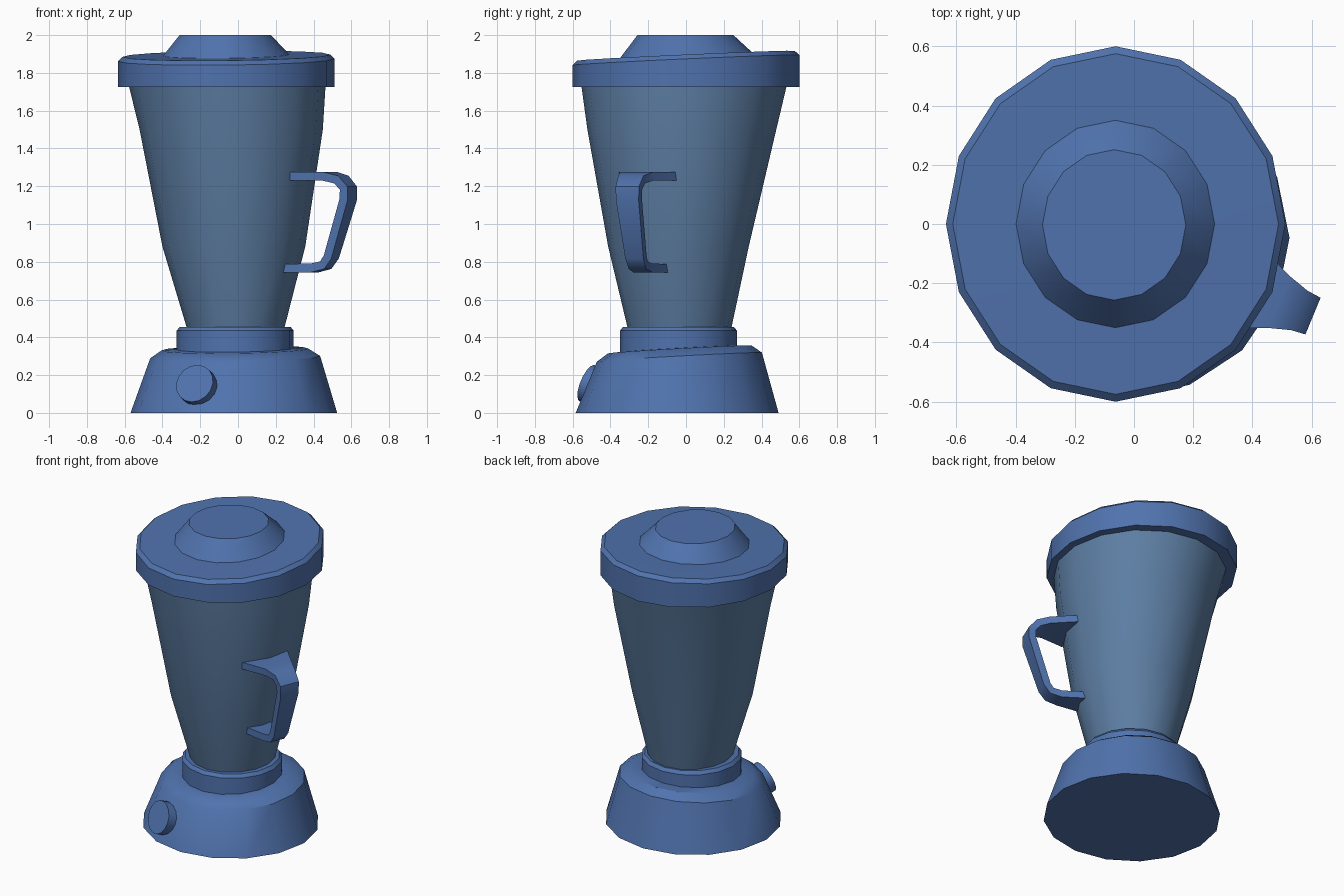
import bpy, bmesh, math
from mathutils import Vector

if "Cube" in bpy.data.objects:
    bpy.data.objects.remove(bpy.data.objects["Cube"])

SIDES = 16


def material(name, color):
    m = bpy.data.materials.new(name)
    m.diffuse_color = color
    m.use_nodes = True
    m.node_tree.nodes["Principled BSDF"].inputs["Base Color"].default_value = m.diffuse_color
    return m


BLUE = material("blue_plastic", (0.08, 0.17, 0.42, 1))
JAR = material("jar_blue", (0.11, 0.21, 0.37, 1))


def finish(name, bm, mat, angle=35):
    bmesh.ops.recalc_face_normals(bm, faces=bm.faces[:])
    me = bpy.data.meshes.new(name)
    bm.to_mesh(me)
    bm.free()
    ob = bpy.data.objects.new(name, me)
    bpy.context.collection.objects.link(ob)
    me.materials.append(mat)
    bpy.ops.object.select_all(action='DESELECT')
    ob.select_set(True)
    bpy.context.view_layer.objects.active = ob
    bpy.ops.object.shade_smooth_by_angle(angle=math.radians(angle))
    return ob


def skin(bm, loops):
    """Bridge closed vertex loops in order and cap both ends."""
    for a, b in zip(loops, loops[1:]):
        n = len(a)
        for i in range(n):
            j = (i + 1) % n
            bm.faces.new((a[i], a[j], b[j], b[i]))
    bm.faces.new(loops[0])
    bm.faces.new(loops[-1])


def loft(name, rings, mat):
    """Stack of elliptical rings: (cx, cy, rx, ry, z, tilt in y)."""
    bm = bmesh.new()
    loops = []
    for cx, cy, rx, ry, z, tilt in rings:
        loop = []
        for i in range(SIDES):
            a = 2 * math.pi * i / SIDES
            x, y = rx * math.cos(a), ry * math.sin(a)
            loop.append(bm.verts.new((cx + x, cy + y, z + tilt * y + 0.25 * tilt * x)))
        loops.append(loop)
    skin(bm, loops)
    return finish(name, bm, mat)


# Motor base with a slightly sloping shoulder
loft("base", [
    (-0.022, -0.047, 0.547, 0.537, 0, 0),
    (-0.015, -0.035, 0.450, 0.437, 0.295, 0.055),
    (-0.017, -0.033, 0.388, 0.380, 0.336, 0.055),
    (-0.015, -0.038, 0.290, 0.290, 0.340, 0.055)], BLUE)

# Collar holding the jar
loft("collar", [
    (-0.015, -0.040, 0.31, 0.31, 0.30, 0.0),
    (-0.015, -0.040, 0.31, 0.31, 0.435, 0),
    (-0.015, -0.040, 0.293, 0.293, 0.456, 0),
    (-0.015, -0.036, 0.25, 0.25, 0.456, 0)], BLUE)

# Tapered jar
loft("jar", [
    (-0.012, -0.034, 0.250, 0.268, 0.42, 0),
    (-0.022, -0.040, 0.378, 0.372, 0.88, 0),
    (-0.036, -0.022, 0.485, 0.500, 1.50, 0),
    (-0.058, -0.010, 0.522, 0.545, 1.74, 0)], JAR)

# Lid with a bevelled, sloping top
loft("lid", [
    (-0.062, 0, 0.573, 0.60, 1.725, 0),
    (-0.062, 0, 0.573, 0.60, 1.868, 0.045),
    (-0.062, 0, 0.550, 0.575, 1.891, 0.045),
    (-0.062, 0, 0.320, 0.335, 1.893, 0.045)], BLUE)

# Tapered lid knob
loft("lid_knob", [
    (-0.063, 0, 0.345, 0.36, 1.880, 0.045),
    (-0.063, 0, 0.335, 0.35, 1.893, 0.045),
    (-0.067, -0.003, 0.242, 0.254, 2.0, 0)], BLUE)

# Handle: flat strap, flared where it meets the jar
path = [(0.40, 1.252, 0.165), (0.56, 1.252, 0.095), (0.625, 1.235, 0.072),
        (0.665, 1.19, 0.067), (0.664, 1.13, 0.065), (0.567, 0.825, 0.052),
        (0.535, 0.782, 0.050), (0.47, 0.767, 0.055), (0.32, 0.766, 0.088)]
out = Vector((0.924, -0.383, 0))
side = Vector((0.383, 0.924, 0))
axis = Vector((-0.03, -0.048, 0))
half = 0.023
bm = bmesh.new()
loops = []
for i, (s, z, w) in enumerate(path):
    p, q = path[max(i - 1, 0)], path[min(i + 1, len(path) - 1)]
    t = Vector((q[0] - p[0], q[1] - p[1])).normalized()
    loop = []
    for sw, sn in ((-1, -1), (1, -1), (1, 1), (-1, 1)):
        co = axis + out * (s - t.y * half * sn) + side * (w * sw)
        co.z = z + t.x * half * sn
        loop.append(bm.verts.new(co))
    loops.append(loop)
skin(bm, loops)
finish("handle", bm, BLUE, 40)

# Round control dial on the front of the base
bm = bmesh.new()
bmesh.ops.create_cone(bm, cap_ends=True, segments=16, radius1=0.105, radius2=0.105, depth=0.08)
normal = Vector((-0.36, -0.86, 0.36)).normalized()
dial = finish("dial", bm, BLUE)
dial.rotation_euler = normal.to_track_quat('Z', 'Y').to_euler()
dial.location = Vector((-0.23, -0.522, 0.156)) - normal * 0.04
